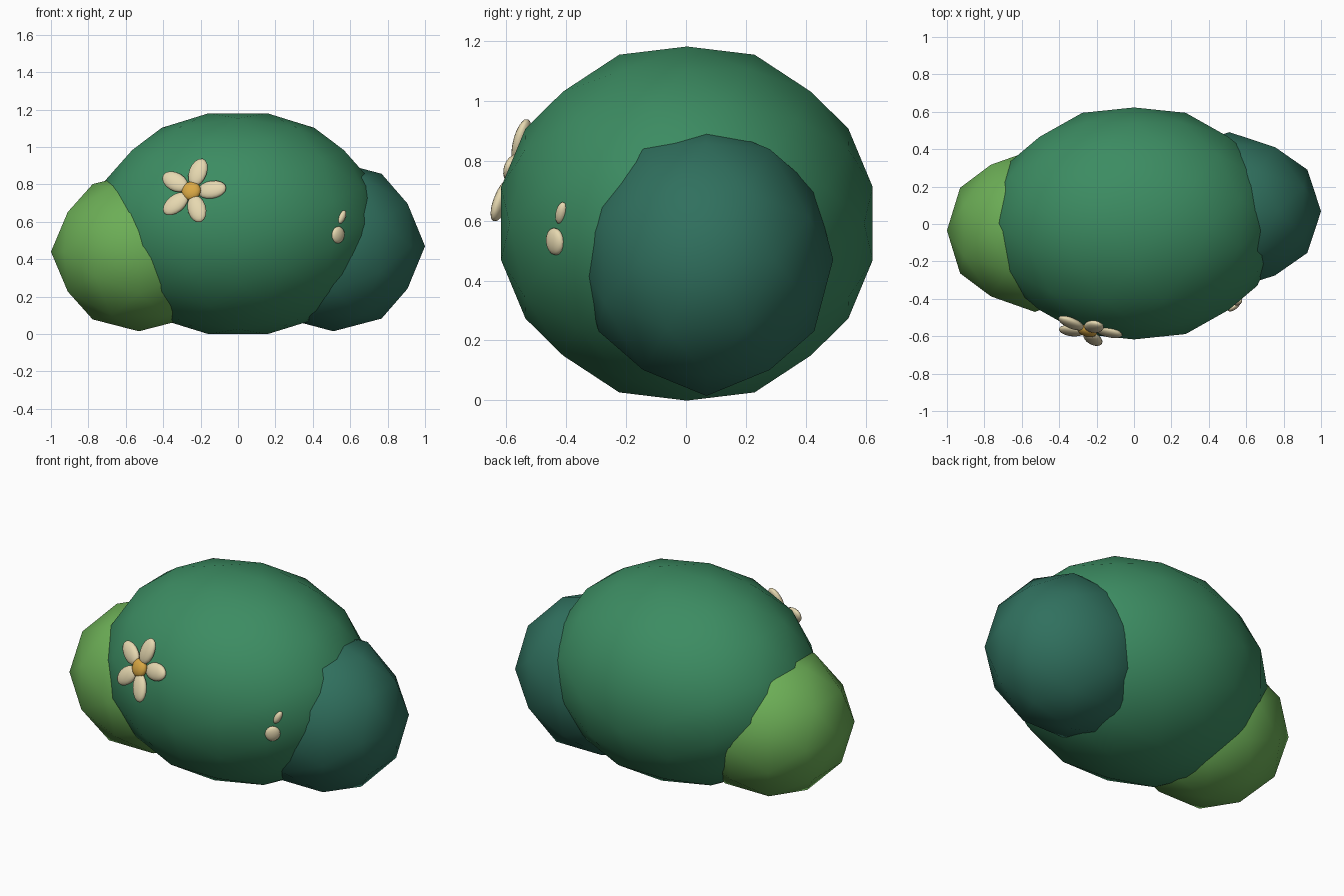
import bpy, bmesh, math
from itertools import combinations, product
from mathutils import Vector, Matrix

if "Cube" in bpy.data.objects:
    bpy.data.objects.remove(bpy.data.objects["Cube"])


def material(name, r, g, b):
    lin = [((c / 255 + 0.055) / 1.055) ** 2.4 for c in (r, g, b)]
    m = bpy.data.materials.new(name)
    m.diffuse_color = (*lin, 1)
    m.use_nodes = True
    m.node_tree.nodes["Principled BSDF"].inputs["Base Color"].default_value = m.diffuse_color
    return m


LEAF = material("leaf green", 60, 140, 98)
TEAL = material("deep teal green", 48, 112, 94)
LIME = material("light green", 108, 174, 86)
CREAM = material("cream", 230, 216, 176)
GOLD = material("gold", 218, 168, 68)


def finish(name, bm, mat):
    for f in bm.faces:
        f.smooth = True
    me = bpy.data.meshes.new(name)
    bm.to_mesh(me)
    bm.free()
    me.materials.append(mat)
    ob = bpy.data.objects.new(name, me)
    bpy.context.collection.objects.link(ob)
    return ob


def geodesic_lobe(name, centre, radii, freq, mat):
    """Icosahedron with each edge split into freq parts, pushed out to an ellipsoid."""
    t = (1 + math.sqrt(5)) / 2
    corners = []
    for a, b in product((-1, 1), (-t, t)):
        corners += [Vector((a, 0, b)), Vector((0, b, a)), Vector((b, a, 0))]
    bm = bmesh.new()
    for tri in combinations(corners, 3):
        if any((p - q).length > 2.1 for p, q in combinations(tri, 2)):
            continue
        grid = {}
        for i in range(freq + 1):
            for j in range(freq + 1 - i):
                p = (tri[0] * i + tri[1] * j + tri[2] * (freq - i - j)).normalized()
                grid[i, j] = bm.verts.new(p)
        for i, j in grid:
            if i + j < freq:
                bm.faces.new((grid[i, j], grid[i + 1, j], grid[i, j + 1]))
            if i + j < freq - 1:
                bm.faces.new((grid[i + 1, j], grid[i + 1, j + 1], grid[i, j + 1]))
    bmesh.ops.remove_doubles(bm, verts=bm.verts, dist=1e-4)
    bmesh.ops.recalc_face_normals(bm, faces=bm.faces)
    bmesh.ops.transform(bm, verts=bm.verts,
                        matrix=Matrix.Translation(centre) @ Matrix.Diagonal((*radii, 1)))
    return finish(name, bm, mat)


def pebble(name, centre, along, normal, radii, mat):
    """Smooth ellipsoid: radii are along its length, its width and its normal."""
    n = Vector(normal).normalized()
    u = Vector(along)
    u = (u - n * u.dot(n)).normalized()
    rot = Matrix((u, n.cross(u), n)).transposed().to_4x4()
    bm = bmesh.new()
    bmesh.ops.create_uvsphere(bm, u_segments=16, v_segments=10, radius=1)
    bmesh.ops.transform(bm, verts=bm.verts,
                        matrix=Matrix.Translation(centre) @ rot @ Matrix.Diagonal((*radii, 1)))
    return finish(name, bm, mat)


# Bush: large middle lobe and two coarser side lobes
geodesic_lobe("middle_lobe", (0, 0.003, 0.59), (0.775, 0.633, 0.603), 3, LEAF)
geodesic_lobe("right_lobe", (0.51, 0.068, 0.47), (0.49, 0.423, 0.455), 2, TEAL)
geodesic_lobe("left_lobe", (-0.53, -0.035, 0.44), (0.47, 0.435, 0.425), 2, LIME)

# Left flower: gold centre and five petals lying on the foliage
heart = Vector((-0.25, -0.572, 0.765))
facing = Vector((-0.27, -0.91, 0.31)).normalized()
pebble("flower_centre", heart, (1, 0, 0), facing, (0.053, 0.053, 0.028), GOLD)
for k in range(5):
    a = math.radians(3 + 72 * k)
    out = Vector((math.cos(a), 0, math.sin(a)))
    out = (out - facing * out.dot(facing)).normalized()
    sink = 0.024 if k == 0 else 0.0    # the inner petal is half buried
    pebble(f"petal_{k + 1}", heart + out * 0.108 - facing * sink, out, facing,
           (0.08, 0.05, 0.025), CREAM)

# Right flower: only two petal tips show through the foliage
side = (0.62, -0.77, -0.1)
pebble("petal_tip_low", (0.535, -0.437, 0.53), (0, 0, 1), side, (0.046, 0.042, 0.02), CREAM)
pebble("petal_tip_high", (0.555, -0.416, 0.625), (0.4, 0.3, 1), side, (0.04, 0.02, 0.018), CREAM)
